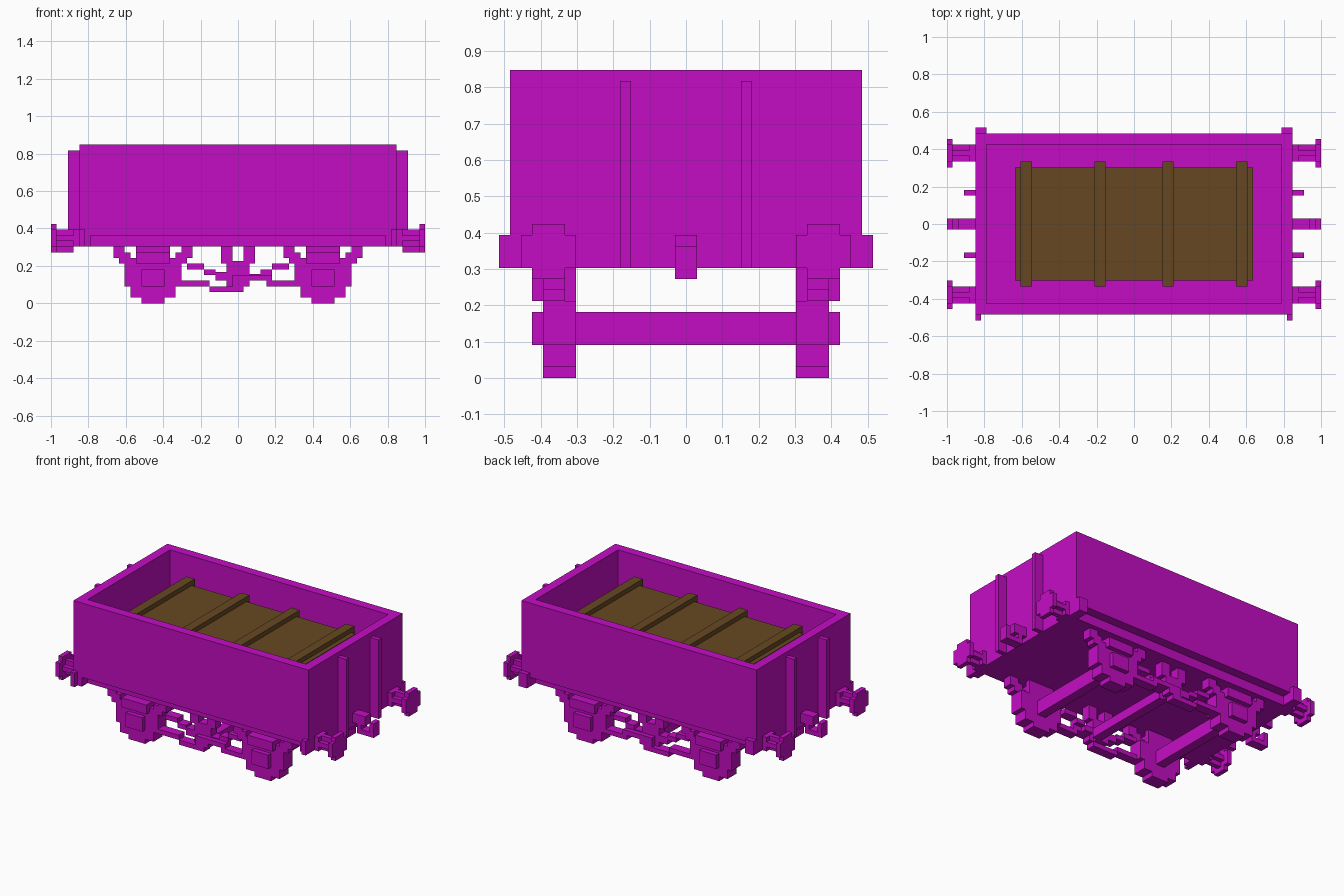
import bpy, bmesh
from mathutils import Vector

cube = bpy.data.objects.get("Cube")
if cube:
    bpy.data.objects.remove(cube, do_unlink=True)

U = 2 / 66  # size of one block


def material(name, rgb):
    m = bpy.data.materials.new(name)
    m.use_nodes = True
    m.diffuse_color = (*rgb, 1)
    m.node_tree.nodes["Principled BSDF"].inputs["Base Color"].default_value = (*rgb, 1)
    return m


magenta = material("magenta", (0.55, 0.004, 0.55))
brown = material("brown", (0.135, 0.064, 0.016))


def part(name, boxes, mat=magenta, mx=False, my=False):
    """One object from blocks (x0, x1, y0, y1, z0, z1), optionally mirrored in x and y."""
    bm = bmesh.new()
    for sx in ((1, -1) if mx else (1,)):
        for sy in ((1, -1) if my else (1,)):
            for x0, x1, y0, y1, z0, z1 in boxes:
                mid = Vector((sx * (x0 + x1) / 2, sy * (y0 + y1) / 2, (z0 + z1) / 2)) * U
                made = bmesh.ops.create_cube(bm, size=U)["verts"]
                bmesh.ops.scale(bm, vec=(x1 - x0, y1 - y0, z1 - z0), verts=made)
                bmesh.ops.translate(bm, vec=mid, verts=made)
    me = bpy.data.meshes.new(name)
    bm.to_mesh(me)
    bm.free()
    me.materials.append(mat)
    ob = bpy.data.objects.new(name, me)
    bpy.context.collection.objects.link(ob)
    return ob


# Open body: floor, side walls, end walls
part("floor", [(-26, 26, -14, 14, 10, 13)])
part("side_walls", [(-28, 28, 14, 16, 12, 28)], my=True)
part("end_walls", [(26, 28, -14, 14, 10, 28)], mx=True)
part("end_stanchions", [(28, 30, 5, 6, 10, 27)], mx=True, my=True)

# Corner blocks, wider at the back
part("back_corner_blocks", [(26, 28, 14, 17, 10, 13)], mx=True)
part("front_corner_blocks", [(26, 28, -16, -14, 10, 12), (27, 28, -17, -16, 10, 13)], mx=True)

# Load with four battens
part("load", [(-21, 21, -10, 10, 13, 24)], brown)
part("load_battens", [(5, 7, -11, 11, 13, 25), (18, 20, -11, 11, 13, 25)], brown, mx=True)

# Buffers: base, cross-shaped shank, stepped round head
part("buffers", [
    (28, 29, 11, 14, 10, 13),
    (29, 32, 12, 13, 10, 13),
    (29, 32, 11, 14, 11, 12),
    (32, 33, 10, 15, 10, 13),
    (32, 33, 11, 14, 9, 14),
], mx=True, my=True)

# Coupling hooks
part("coupling_hooks", [
    (28, 31, -1, 1, 11, 13),
    (29, 33, -1, 1, 9, 10),
    (32, 33, -1, 1, 10, 12),
    (29, 30, -1, 1, 10, 11),
], mx=True)

# Axle guards with stepped springs and axle boxes
part("axle_guards", [(12, 18, 10, 11, 3, 10), (10, 20, 10, 11, 3, 7)], mx=True, my=True)
part("springs", [
    (8, 10, 11, 13, 8, 10), (20, 22, 11, 13, 8, 10),
    (9, 11, 11, 13, 7, 9), (19, 21, 11, 13, 7, 9),
    (10, 12, 11, 13, 3, 8), (18, 20, 11, 13, 3, 8),
    (11, 19, 10, 13, 1, 4), (13, 17, 10, 13, 0, 1),
], mx=True, my=True)
part("axle_boxes", [(12, 18, 11, 13, 3, 7), (13, 17, 13, 14, 3, 6),
                    (12, 18, 11, 14, 7, 9)], mx=True, my=True)
part("axles", [(14, 16, -10, 10, 3, 6)], mx=True)

# Brake gear: hangers, stepped rods, lever and cross shaft
part("brake_hangers", [(1, 3, 10, 12, 7, 10)], mx=True, my=True)
part("brake_pivots", [(-2, 2, 10, 12, 5, 7.5), (-2, 1, 10, 12, 3, 5)], my=True)
part("brake_rods", [
    (-9, -6, 10, 12, 6, 7), (-6, -4, 10, 12, 5, 6), (-4, -2, 10, 12, 4, 5.5),
    (2, 4, 10, 12, 4, 5.2), (4, 6, 10, 12, 5, 6), (6, 9, 10, 12, 6, 7),
], my=True)
part("brake_levers", [
    (-10, -5, 11, 13, 3, 4), (-5, 1, 11, 13, 2, 3),
    (-1, 2, 11, 13, 3, 5), (2, 6, 11, 13, 4, 5), (5, 10, 11, 13, 3, 4),
], my=True)
part("brake_shaft", [(0, 2, -10, 10, 3, 5)])
